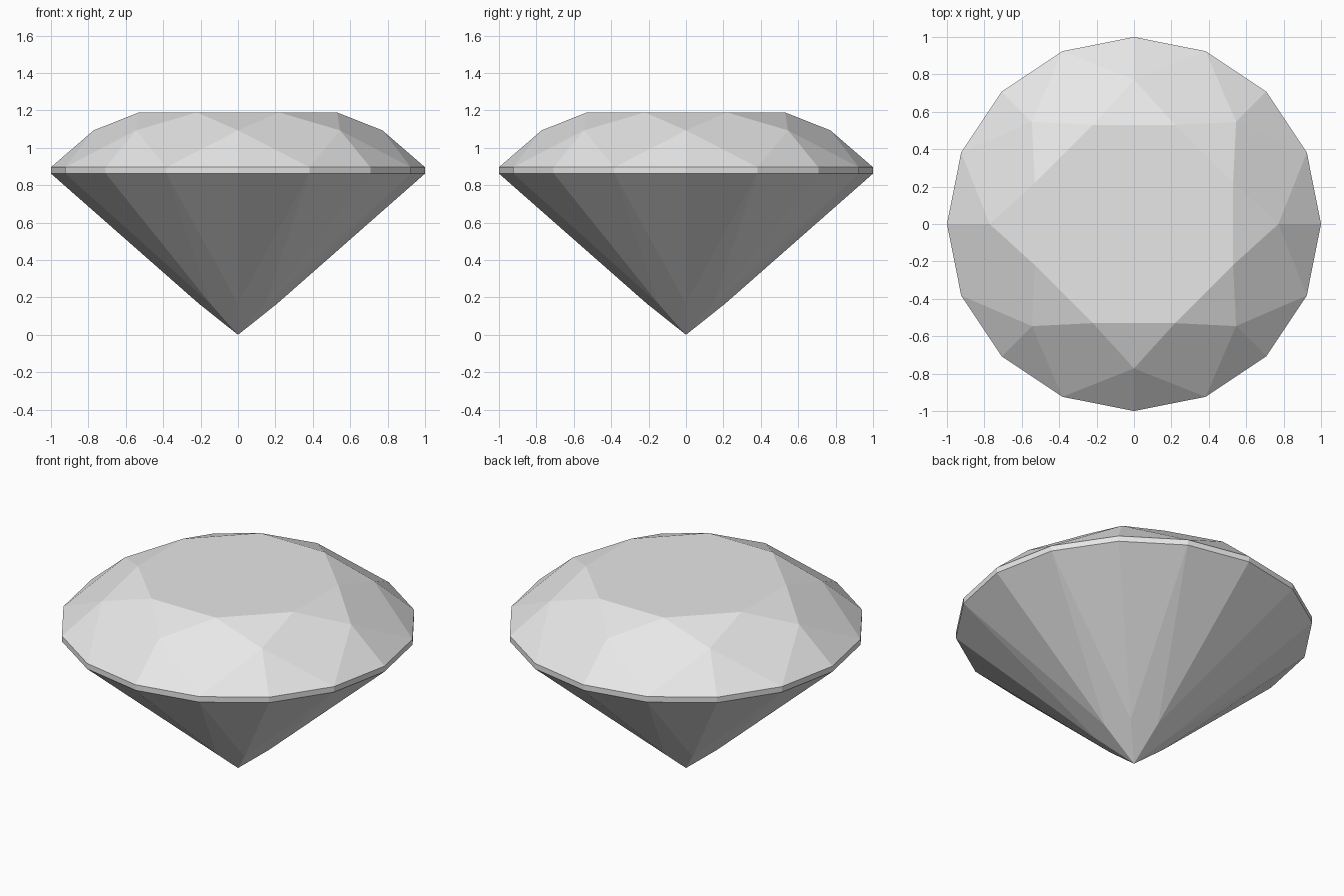
import bpy
import bmesh
from math import cos, sin, pi

default_cube = bpy.data.objects.get("Cube")
if default_cube:
    bpy.data.objects.remove(default_cube, do_unlink=True)

SIDES = 16
FOLDS = SIDES // 2
STEP = 2 * pi / SIDES

# Heights of the cut
GIRDLE_LOW, GIRDLE_HIGH, TABLE_Z = 0.862, 0.896, 1.189
TABLE_R = 0.53 / cos(STEP)
STAR_R, PAVILION_R = 0.772, 0.21

# Star and pavilion corners lie in the planes of the main facets
slope = (TABLE_Z - GIRDLE_HIGH) / (1 - TABLE_R)
STAR_Z = GIRDLE_HIGH + slope * (1 - STAR_R * cos(STEP))
PAVILION_Z = GIRDLE_LOW * PAVILION_R * cos(STEP)

bm = bmesh.new()


def ring(radius, z, count, offset=0.0):
    """Evenly spaced corners around the z axis."""
    angles = [2 * pi * i / count + offset for i in range(count)]
    return [bm.verts.new((radius * cos(a), radius * sin(a), z)) for a in angles]


culet = bm.verts.new((0, 0, 0))
pavilion = ring(PAVILION_R, PAVILION_Z, FOLDS)
low = ring(1, GIRDLE_LOW, SIDES)
high = ring(1, GIRDLE_HIGH, SIDES)
star = ring(STAR_R, STAR_Z, FOLDS)
table = ring(TABLE_R, TABLE_Z, FOLDS, STEP)

# Girdle band
for i in range(SIDES):
    j = (i + 1) % SIDES
    bm.faces.new((low[i], low[j], high[j], high[i]))

# Crown and pavilion facets, repeated around the stone
for k in range(FOLDS):
    n = (k + 1) % FOLDS
    a, mid, b = 2 * k, 2 * k + 1, 2 * n
    bm.faces.new((star[k], high[mid], star[n], table[k]))        # bezel kite
    bm.faces.new((table[k], star[n], table[n]))                  # star facet
    bm.faces.new((star[k], high[a], high[mid]))                  # upper halves
    bm.faces.new((star[n], high[mid], high[b]))
    bm.faces.new((culet, pavilion[n], low[mid], pavilion[k]))    # main kite
    bm.faces.new((pavilion[k], low[mid], low[a]))                # lower halves
    bm.faces.new((pavilion[n], low[b], low[mid]))

# Flat table on top
bm.faces.new(table)

bmesh.ops.recalc_face_normals(bm, faces=bm.faces[:])
mesh = bpy.data.meshes.new("cut_gem")
bm.to_mesh(mesh)
bm.free()
gem = bpy.data.objects.new("cut_gem", mesh)
bpy.context.collection.objects.link(gem)

# Plain light grey
COLOUR = (0.8, 0.8, 0.8, 1)
grey = bpy.data.materials.new("light_grey")
grey.use_nodes = True
grey.diffuse_color = COLOUR
grey.node_tree.nodes["Principled BSDF"].inputs["Base Color"].default_value = COLOUR
mesh.materials.append(grey)
